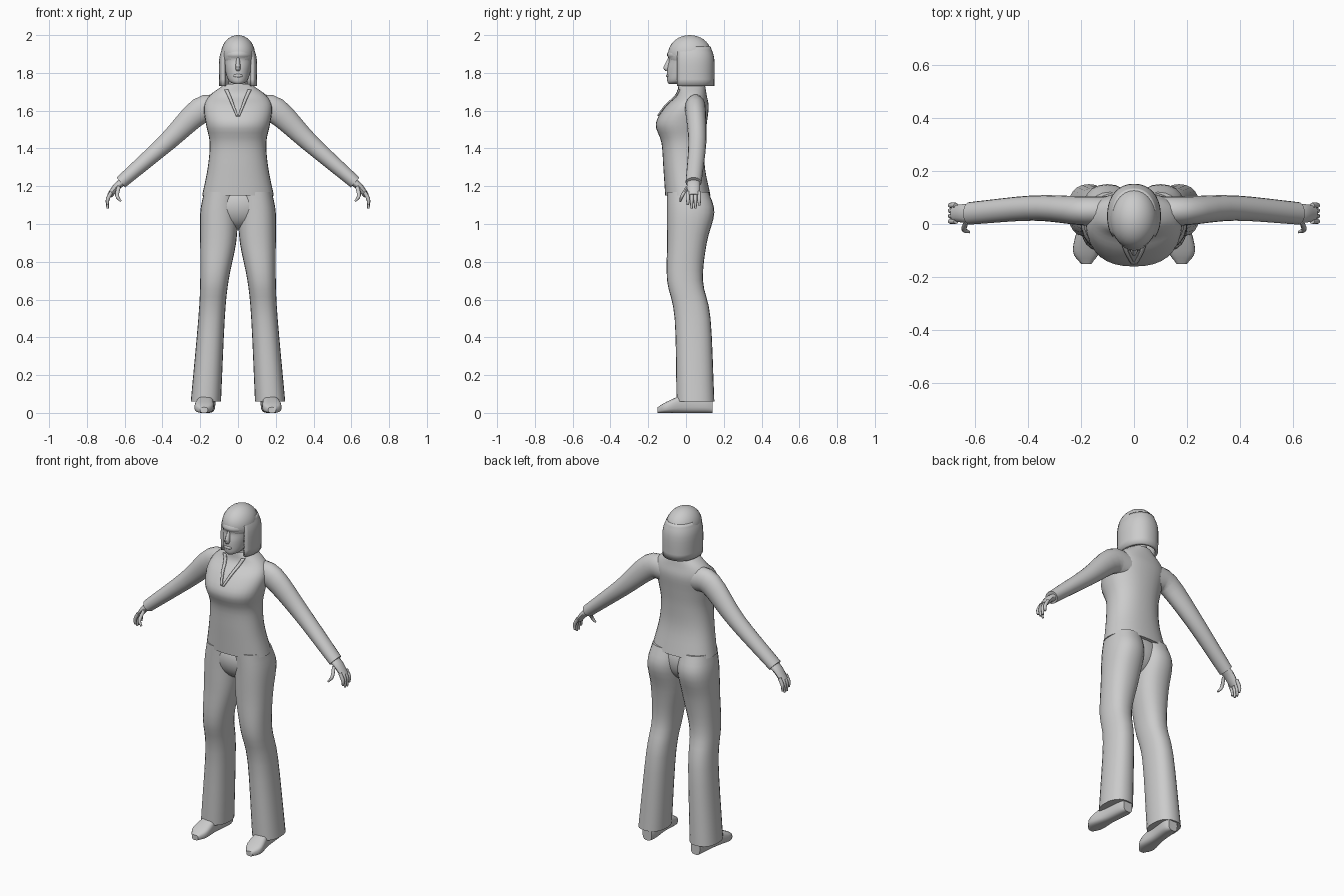
import bpy
import bmesh
from math import cos, sin, pi, radians
from mathutils import Vector, Matrix

if "Cube" in bpy.data.objects:
    bpy.data.objects.remove(bpy.data.objects["Cube"])

grey = bpy.data.materials.new("plain_grey")
grey.use_nodes = True
grey.diffuse_color = (0.6, 0.6, 0.6, 1)
grey.node_tree.nodes["Principled BSDF"].inputs["Base Color"].default_value = grey.diffuse_color


def finish(name, bm, mirror=False):
    """Turn a bmesh into a smoothly shaded object, mirrored across x if asked."""
    bmesh.ops.recalc_face_normals(bm, faces=bm.faces)
    mesh = bpy.data.meshes.new(name)
    bm.to_mesh(mesh)
    bm.free()
    mesh.materials.append(grey)
    obj = bpy.data.objects.new(name, mesh)
    bpy.context.collection.objects.link(obj)
    bpy.ops.object.select_all(action='DESELECT')
    obj.select_set(True)
    bpy.context.view_layer.objects.active = obj
    bpy.ops.object.shade_smooth_by_angle(angle=radians(50))
    if mirror:
        obj.modifiers.new("mirror", 'MIRROR')
    return obj


def smooth_rows(rows, steps=4):
    """Fill in rows between the given ones along a smooth spline."""
    keys = [Vector(row) for row in rows]
    result = []
    for i in range(len(keys) - 1):
        a, b = keys[i], keys[i + 1]
        leave = (b - keys[i - 1]) / 2 if i else b - a
        arrive = (keys[i + 2] - a) / 2 if i + 2 < len(keys) else b - a
        for step in range(steps):
            t = step / steps
            blend = t * t * (3 - 2 * t)
            pull = leave * (t * (1 - t) ** 2) - arrive * (t * t * (1 - t))
            result.append(a.lerp(b, blend) + pull)
    return result + [keys[-1]]


def bridge(bm, rings, closed=True):
    for lower, upper in zip(rings, rings[1:]):
        count = len(lower)
        for i in range(count if closed else count - 1):
            j = (i + 1) % count
            bm.faces.new((lower[i], lower[j], upper[j], upper[i]))


def rounded(value, power):
    size = abs(value) ** (2 / power)
    return size if value > 0 else -size


def add_loft(bm, sections, sides=24, power=2, arc=None):
    """Skin a run of superellipse sections (centre, u axis, v axis)."""
    start, end = arc or (0, 2 * pi)
    rings = []
    for centre, u, v in sections:
        angles = [start + (end - start) * i / sides for i in range(sides + bool(arc))]
        rings.append([bm.verts.new(centre + u * rounded(cos(angle), power)
                                   + v * rounded(sin(angle), power)) for angle in angles])
    bridge(bm, rings, closed=not arc)
    if not arc:
        bm.faces.new(rings[0])
        bm.faces.new(rings[-1])


def stack(name, rows, mirror=False, **options):
    """Level sections: height, right edge, left edge, front, back."""
    bm = bmesh.new()
    sections = []
    for z, right, left, front, back in smooth_rows(rows):
        centre = Vector((right + left, front + back, 2 * z)) / 2
        sections.append((centre, Vector(((left - right) / 2, 0, 0)),
                         Vector((0, (back - front) / 2, 0))))
    add_loft(bm, sections, **options)
    return finish(name, bm, mirror)


def centred_stack(name, rows, **options):
    """Level sections: height, half width, front, back."""
    return stack(name, [(z, -half, half, front, back) for z, half, front, back in rows],
                 **options)


def add_tube(bm, stops, extra_depth=0, share=1, sides=12):
    """Path stops: x, y, z, radius; the depth along y follows from the radius."""
    path = smooth_rows(stops)
    sections = []
    for i, stop in enumerate(path):
        before, after = path[max(i - 1, 0)], path[min(i + 1, len(path) - 1)]
        along = (after - before).xyz
        side = Vector((0, 1, 0))
        sections.append((stop.xyz, side * (extra_depth + share * stop.w),
                         along.cross(side).normalized() * stop.w))
    add_loft(bm, sections, sides)


def ellipsoid(name, centre, radii):
    bm = bmesh.new()
    place = Matrix.Translation(centre) @ Matrix.Diagonal(radii).to_4x4()
    bmesh.ops.create_uvsphere(bm, u_segments=28, v_segments=18, radius=1, matrix=place)
    return finish(name, bm)


# Shirt body, from hem to collar
shirt = centred_stack("shirt", [
    (1.15, .19, -.11, .13), (1.3, .16, -.12, .1), (1.43, .15, -.13, .1),
    (1.53, .17, -.16, .11), (1.62, .18, -.11, .12), (1.68, .15, -.05, .11),
    (1.74, .07, -.04, .1)], sides=32, power=2.3)

# Sleeves
bm = bmesh.new()
add_tube(bm, [(.1, .05, 1.61, .07), (.2, .05, 1.6, .07), (.38, .06, 1.43, .05),
              (.62, .04, 1.22, .035)], extra_depth=.03, share=.35, sides=18)
finish("sleeves", bm, mirror=True)

# Hands: palm, four curled fingers and a thumb
bm = bmesh.new()
add_tube(bm, [(.6, .04, 1.23, .02), (.64, .04, 1.2, .02), (.68, .04, 1.15, .015)],
         extra_depth=.015)
for finger in range(4):
    y = .01 + .02 * finger
    tip = 1.1 - .02 * sin(finger)
    add_tube(bm, [(.67, y, 1.17, .01), (.69, y, 1.13, .01), (.69, y, tip, .006)], sides=8)
add_tube(bm, [(.63, .01, 1.2, .01), (.64, -.02, 1.15, .01), (.62, -.03, 1.12, .005)], sides=8)
finish("hands", bm, mirror=True)

# Trousers: a rounded seat joining two flared legs
ellipsoid("trouser_seat", (0, .01, 1.1), (.18, .11, .13))
stack("trouser_legs", [
    (1.17, 0, .18, -.1, .12), (1.06, 0, .2, -.1, .15), (.9, .01, .2, -.1, .11),
    (.7, .05, .2, -.1, .09), (.5, .07, .21, -.06, .13), (.06, .09, .25, -.05, .15)],
    mirror=True, power=2.3)

# Shoes, lofted from toe to heel with flat soles: y, x, half width, height
bm = bmesh.new()
sections = []
for y, x, half, height in smooth_rows([(-.15, .18, .02, .03), (-.1, .18, .05, .06),
                                       (0, .17, .04, .1), (.1, .16, .04, .1),
                                       (.14, .16, .03, .08)]):
    sections.append((Vector((x, y, height / 2)), Vector((half, 0, 0)),
                     Vector((0, 0, height / 2))))
add_loft(bm, sections, power=3)
finish("shoes", bm, mirror=True)

# Neck and face
centred_stack("neck", [(1.66, .05, -.03, .09), (1.8, .05, -.03, .08)])
centred_stack("head", [
    (1.74, .02, -.09, -.04), (1.76, .05, -.1, .02), (1.82, .07, -.1, .09),
    (1.87, .08, -.09, .11), (1.9, .08, -.1, .11), (1.95, .06, -.07, .1)], sides=28)
centred_stack("nose", [(1.89, .006, -.09, -.07), (1.83, .014, -.12, -.07),
                       (1.81, .01, -.11, -.07)], sides=10)
ellipsoid("lips", (0, -.095, 1.785), (.024, .01, .01))

# Hair: a dome on top and a straight bob around the sides and back
ellipsoid("hair_top", (0, .02, 1.9), (.09, .115, .1))
bob = centred_stack("hair_bob", [(1.73, .1, -.09, .15), (1.87, .1, -.09, .15),
                                 (1.94, .08, -.08, .13)],
                    power=2.2, arc=(radians(-38), radians(218)))
thickness = bob.modifiers.new("thickness", 'SOLIDIFY')
thickness.thickness = .018

# V-shaped lapels pressed onto the front of the shirt
bm = bmesh.new()
rings = []
for i in range(13):
    t = i / 12
    rings.append([bm.verts.new((.05 * t + across * (.01 + .01 * t), -.3, 1.57 + .14 * t))
                  for across in (0, .5, 1)])
bridge(bm, rings, closed=False)
lapels = finish("lapels", bm)
press = lapels.modifiers.new("press", 'SHRINKWRAP')
press.target = shirt
press.wrap_method = 'PROJECT'
press.wrap_mode = 'ABOVE_SURFACE'
press.use_project_y = True
press.offset = .005
rim = lapels.modifiers.new("thickness", 'SOLIDIFY')
rim.thickness = .008
rim.offset = 0
lapels.modifiers.new("mirror", 'MIRROR')
